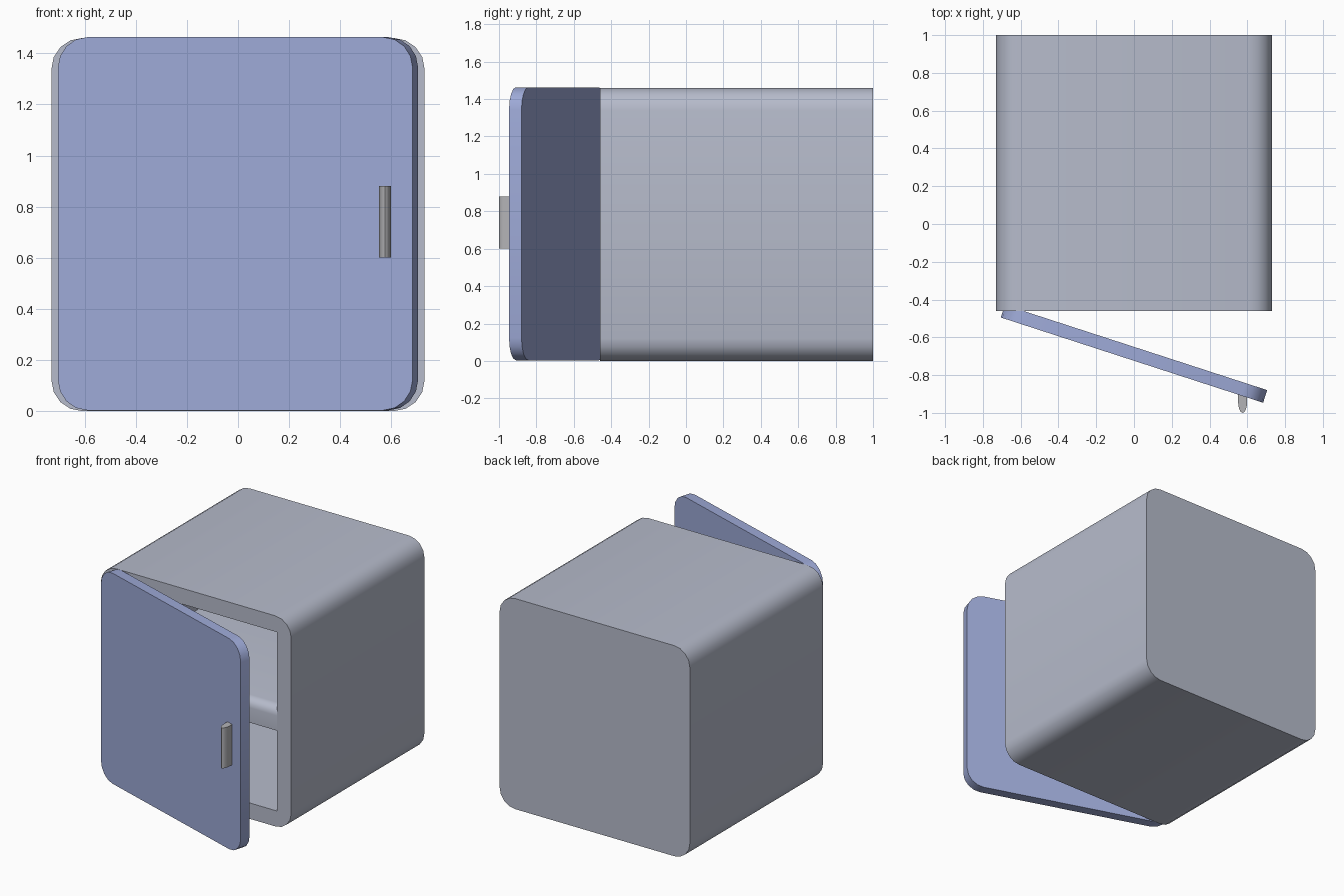
import bpy, bmesh, math
from mathutils import Matrix, Vector

if "Cube" in bpy.data.objects:
    bpy.data.objects.remove(bpy.data.objects["Cube"])


def material(name, rgb):
    m = bpy.data.materials.new(name)
    m.diffuse_color = (*rgb, 1)
    m.use_nodes = True
    m.node_tree.nodes["Principled BSDF"].inputs["Base Color"].default_value = m.diffuse_color
    return m


body_grey = material("body grey", (0.47, 0.50, 0.60))
door_blue = material("door blue", (0.34, 0.40, 0.68))
handle_grey = material("handle grey", (0.45, 0.45, 0.47))


def extrude(name, points, direction, mat):
    """Solid prism from a list of 3D outline points."""
    bm = bmesh.new()
    face = bm.faces.new([bm.verts.new(p) for p in points])
    ext = bmesh.ops.extrude_face_region(bm, geom=[face])
    moved = [g for g in ext["geom"] if isinstance(g, bmesh.types.BMVert)]
    bmesh.ops.translate(bm, verts=moved, vec=Vector(direction))
    bmesh.ops.recalc_face_normals(bm, faces=bm.faces)
    me = bpy.data.meshes.new(name)
    bm.to_mesh(me)
    bm.free()
    ob = bpy.data.objects.new(name, me)
    bpy.context.collection.objects.link(ob)
    me.materials.append(mat)
    return ob


def select(ob):
    bpy.ops.object.select_all(action='DESELECT')
    ob.select_set(True)
    bpy.context.view_layer.objects.active = ob


def smooth(ob):
    select(ob)
    bpy.ops.object.shade_smooth_by_angle(angle=math.radians(35))


def rounded(x0, x1, z0, z1, y, r=0.12, seg=4):
    """Rounded rectangle in the xz plane."""
    pts = []
    corners = [(x1 - r, z1 - r), (x0 + r, z1 - r), (x0 + r, z0 + r), (x1 - r, z0 + r)]
    for k, (cx, cz) in enumerate(corners):
        for i in range(seg + 1):
            a = math.pi / 2 * (k + i / seg)
            pts.append((cx + r * math.cos(a), y, cz + r * math.sin(a)))
    return pts


FRONT, BACK, W, H, WALL = -0.46, 1.0, 0.73, 1.46, 0.11
IN = W - WALL

# cabinet: rounded box hollowed from the front
body = extrude("cabinet", rounded(-W, W, 0, H, FRONT), (0, BACK - FRONT, 0), body_grey)
cutter = extrude("cutter", [(-IN, -0.6, WALL), (IN, -0.6, WALL),
                            (IN, -0.6, H - WALL), (-IN, -0.6, H - WALL)],
                 (0, BACK - WALL + 0.6, 0), body_grey)
cutter.hide_render = True
mod = body.modifiers.new("hollow", 'BOOLEAN')
mod.object = cutter
mod.operation = 'DIFFERENCE'
mod.solver = 'EXACT'
select(body)
bpy.ops.object.modifier_apply(modifier=mod.name)
bpy.data.objects.remove(cutter)
smooth(body)

# shelf with a rounded upper front edge
z0, z1, r = 0.667, 0.83, 0.06
profile = [(BACK - WALL, z1), (BACK - WALL, z0), (FRONT, z0)]
for i in range(5):
    a = math.pi - math.pi / 2 * i / 4
    profile.append((FRONT + r + r * math.cos(a), z1 - r + r * math.sin(a)))
shelf = extrude("shelf", [(-IN, y, z) for y, z in profile], (2 * IN, 0, 0), body_grey)
smooth(shelf)

# door, swung open on its left edge
door = extrude("door", rounded(0, 2 * W, 0.003, H + 0.003, 0), (0, 0.07, 0), door_blue)
door.data.transform(Matrix.Translation((-0.705, -0.495, 0)) @
                    Matrix.Rotation(math.radians(-18), 4, 'Z'))
smooth(door)

# door handle: half-oval bar
outline = [(0.598, -0.90), (0.552, -0.90)]
for i in range(9):
    a = math.pi + math.pi * i / 8
    outline.append((0.575 + 0.024 * math.cos(a), -0.94 + 0.06 * math.sin(a)))
handle = extrude("handle", [(x, y, 0.60) for x, y in outline], (0, 0, 0.28), handle_grey)
smooth(handle)
